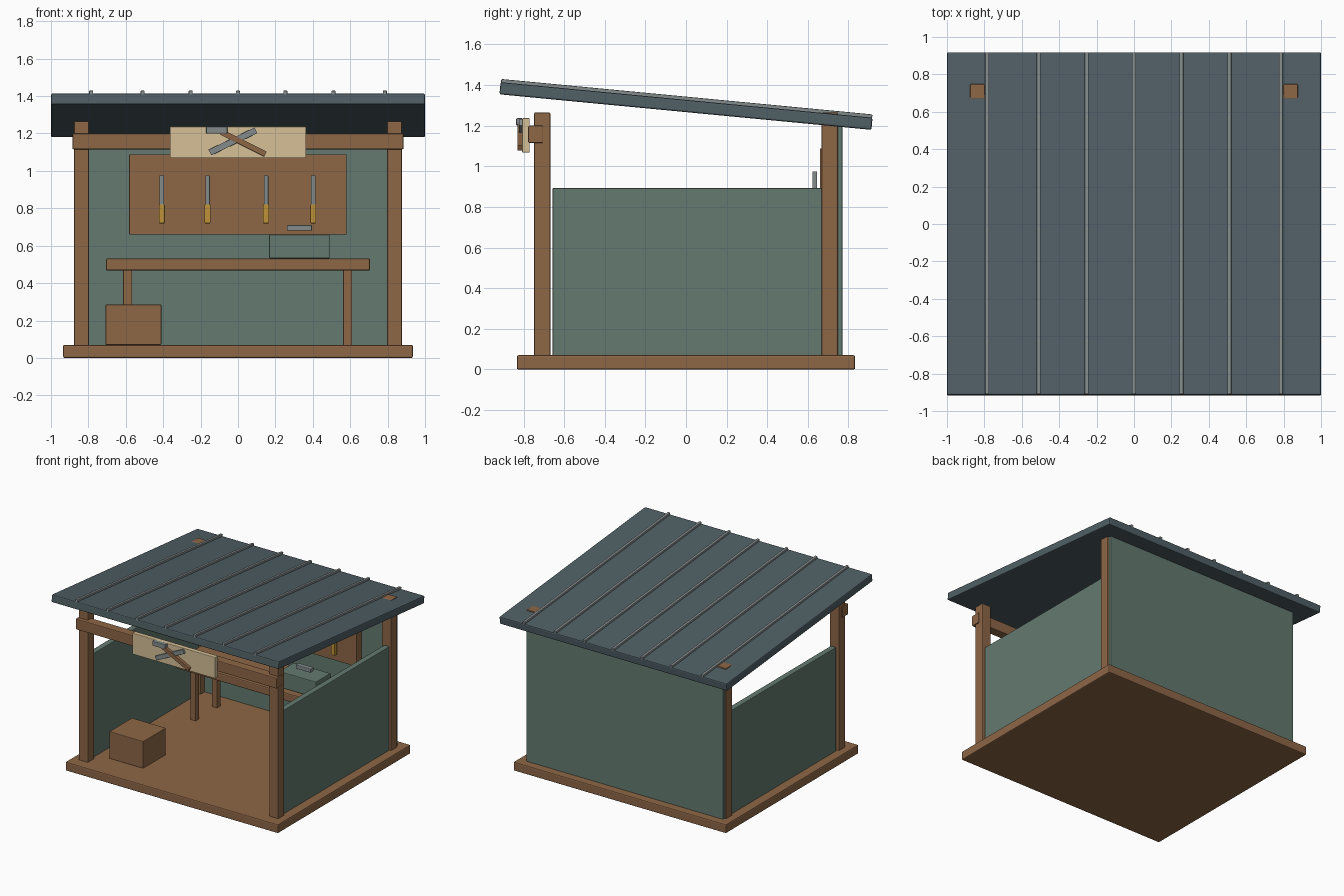
import bpy
from math import radians, atan2, hypot
from mathutils import Matrix

if "Cube" in bpy.data.objects:
    bpy.data.objects.remove(bpy.data.objects["Cube"])


def material(name, rgb):
    m = bpy.data.materials.new(name)
    m.diffuse_color = (*rgb, 1)
    m.use_nodes = True
    m.node_tree.nodes["Principled BSDF"].inputs["Base Color"].default_value = m.diffuse_color
    return m


WOOD = material("wood", (0.27, 0.135, 0.062))
GREEN = material("green_panel", (0.125, 0.195, 0.16))
SLATE = material("roof_slate", (0.08, 0.115, 0.13))
CREAM = material("cream_board", (0.67, 0.53, 0.31))
YELLOW = material("yellow_handle", (0.52, 0.29, 0.04))
METAL = material("metal", (0.23, 0.26, 0.26))


def box(name, x, y, z, mat, bevel=0.006):
    """Box from (min, max) ranges, with a small edge bevel."""
    bpy.ops.mesh.primitive_cube_add(size=1, location=[sum(r) / 2 for r in (x, y, z)])
    o = bpy.context.object
    o.name = name
    o.data.transform(Matrix.Diagonal([r[1] - r[0] for r in (x, y, z)] + [1]))
    o.data.materials.append(mat)
    if bevel:
        b = o.modifiers.new("edge_bevel", "BEVEL")
        b.width = bevel
        b.segments = 2
    return o


def bar(name, a, b, y, width, mat):
    """Flat bar between two (x, z) points on the sign face."""
    dx, dz = b[0] - a[0], b[1] - a[1]
    h, w = hypot(dx, dz) / 2, width / 2
    o = box(name, (-h, h), y, (-w, w), mat, 0.002)
    o.location.x, o.location.z = (a[0] + b[0]) / 2, (a[1] + b[1]) / 2
    o.rotation_euler.y = -atan2(dz, dx)
    return o


# Floor
box("floor", (-0.935, 0.935), (-0.833, 0.833), (0, 0.07), WOOD, 0.008)

# Posts and side walls
for s, side in ((-1, "left"), (1, "right")):
    xs = sorted((s * 0.797, s * 0.877))
    for t, end in ((-1, "front"), (1, "back")):
        ys = sorted((t * 0.668, t * 0.748))
        box(f"{end}_{side}_post", xs, ys, (0.06, 1.265), WOOD)
    box(f"{side}_wall", sorted((s * 0.815, s * 0.862)), (-0.657, 0.70),
        (0.065, 0.893), GREEN, 0.005)

# Back wall and front beam
box("back_wall", (-0.865, 0.865), (0.72, 0.77), (0.065, 1.20), GREEN, 0.005)
box("front_beam", (-0.885, 0.885), (-0.777, -0.703), (1.115, 1.2), WOOD)

# Sloping roof with standing seams
slope = radians(-5.45)
roof_matrix = Matrix.Translation((0, 0, 1.297)) @ Matrix.Rotation(slope, 4, "X")
roof = box("roof", (-1, 1), (-0.92, 0.92), (-0.03, 0.03), SLATE, 0.008)
roof.matrix_world = roof_matrix
for i, x in enumerate((-0.785, -0.51, -0.253, 0, 0.253, 0.51, 0.785)):
    seam = box(f"roof_seam_{i + 1}", (-0.011, 0.011), (-0.918, 0.918),
               (-0.012, 0.012), METAL, 0.005)
    seam.matrix_world = roof_matrix @ Matrix.Translation((x, 0, 0.034))

# Workbench
box("bench_top", (-0.706, 0.706), (0.23, 0.64), (0.467, 0.532), WOOD, 0.008)
for x in (-0.59, 0.586):
    for y in (0.30, 0.57):
        box("bench_leg", (x - 0.024, x + 0.024), (y - 0.024, y + 0.024),
            (0.065, 0.47), WOOD, 0.004)

# Toolbox with its handle
box("toolbox", (0.166, 0.49), (0.28, 0.465), (0.532, 0.66), GREEN)
box("toolbox_handle", (0.262, 0.395), (0.35, 0.39), (0.68, 0.71), METAL, 0.004)

# Tool board with hanging chisels
box("tool_board", (-0.582, 0.58), (0.66, 0.725), (0.66, 1.088), WOOD, 0.003)
for i, x in enumerate((-0.407, -0.163, 0.15, 0.402)):
    box(f"chisel_blade_{i + 1}", (x - 0.012, x + 0.012), (0.622, 0.645),
        (0.81, 0.975), METAL, 0.002)
    box(f"chisel_handle_{i + 1}", (x - 0.016, x + 0.016), (0.617, 0.65),
        (0.72, 0.82), YELLOW, 0.003)

# Crate on the floor
box("crate", (-0.708, -0.41), (-0.605, -0.32), (0.07, 0.285), WOOD, 0.004)

# Sign with crossed hammer and chisel
box("sign_board", (-0.364, 0.364), (-0.807, -0.77), (1.068, 1.237), CREAM, 0.004)
bar("sign_chisel", (-0.15, 1.098), (0.096, 1.217), (-0.822, -0.803), 0.034, METAL)
bar("sign_hammer_handle", (-0.09, 1.208), (0.147, 1.09), (-0.830, -0.803), 0.03, WOOD)
box("sign_hammer_head", (-0.17, -0.057), (-0.836, -0.803), (1.2, 1.237), METAL, 0.004)
